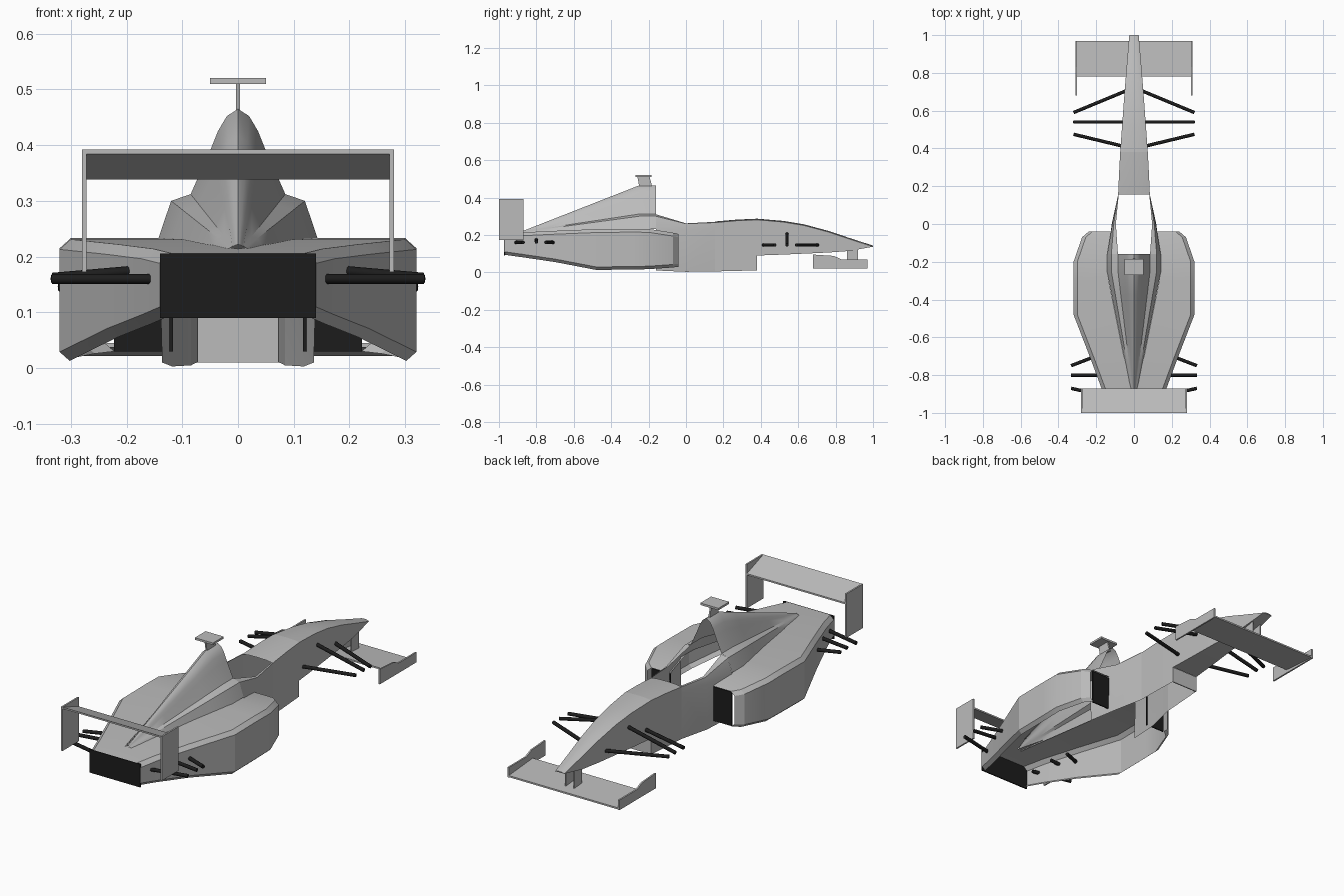
import bpy, bmesh, math
from mathutils import Vector

if "Cube" in bpy.data.objects:
    bpy.data.objects.remove(bpy.data.objects["Cube"])


def material(name, value):
    m = bpy.data.materials.new(name)
    m.diffuse_color = (value, value, value, 1)
    m.use_nodes = True
    m.node_tree.nodes["Principled BSDF"].inputs["Base Color"].default_value = m.diffuse_color
    return m


GREY = material("body grey", 0.5)
BLACK = material("black", 0.012)


def finish(name, bm, mat, outward=False, smooth=None):
    bmesh.ops.remove_doubles(bm, verts=bm.verts, dist=0.0004)
    bmesh.ops.recalc_face_normals(bm, faces=bm.faces)
    if outward:
        # open shells: make the outside the front of the faces
        s = sum(f.normal.dot(Vector((f.calc_center_median().x, 0, f.calc_center_median().z - 0.1)))
                * f.calc_area() for f in bm.faces)
        if s < 0:
            bmesh.ops.reverse_faces(bm, faces=bm.faces)
    me = bpy.data.meshes.new(name)
    bm.to_mesh(me)
    bm.free()
    me.materials.append(mat)
    ob = bpy.data.objects.new(name, me)
    bpy.context.collection.objects.link(ob)
    if smooth:
        bpy.ops.object.select_all(action='DESELECT')
        ob.select_set(True)
        bpy.context.view_layer.objects.active = ob
        bpy.ops.object.shade_smooth_by_angle(angle=math.radians(smooth))
    return ob


def loft(name, stations, mat=GREY, smooth=25, cap_end=False):
    """Skin half sections [(y, [(x, z), ...])] on both sides of the car."""
    bm = bmesh.new()
    for s in (1, -1):
        rows = [[bm.verts.new((s * x, y, z)) for x, z in pts] for y, pts in stations]
        for a, b in zip(rows, rows[1:]):
            for i in range(len(a) - 1):
                bm.faces.new((a[i], a[i + 1], b[i + 1], b[i]))
        if cap_end:
            bm.faces.new(rows[-1])
    return finish(name, bm, mat, True, smooth)


def prism(name, outline, axis, lo, hi, mat=GREY):
    """Extrude a 2D outline along x (outline in y, z) or along y (outline in x, z)."""
    bm = bmesh.new()
    put = (lambda p, t: (t, p[0], p[1])) if axis == 'x' else (lambda p, t: (p[0], t, p[1]))
    a = [bm.verts.new(put(p, lo)) for p in outline]
    b = [bm.verts.new(put(p, hi)) for p in outline]
    bm.faces.new(a)
    bm.faces.new(b[::-1])
    for i in range(len(a)):
        j = (i + 1) % len(a)
        bm.faces.new((a[i], a[j], b[j], b[i]))
    return finish(name, bm, mat)


def rect(a0, b0, a1, b1):
    return [(a0, b0), (a1, b0), (a1, b1), (a0, b1)]


def rod(name, p, q, r=0.009):
    p, q = Vector(p), Vector(q)
    bm = bmesh.new()
    bmesh.ops.create_cone(bm, cap_ends=True, segments=8, radius1=r, radius2=r, depth=(q - p).length)
    rot = (q - p).to_track_quat('Z', 'Y')
    for v in bm.verts:
        v.co = rot @ v.co + (p + q) / 2
    return finish(name, bm, BLACK, smooth=50)


# nose: closed underneath from the front bulkhead forward
def nose_section(hw, zt, zb):
    return [(0, zt), (hw * 0.6, zt - 0.001), (hw, zt - 0.006), (hw, zb), (0, zb)]


loft("nose", [(y, nose_section(*s)) for y, s in [
    (0.38, (0.073, 0.287, 0.09)), (0.52, (0.063, 0.275, 0.095)), (0.63, (0.055, 0.257, 0.1)),
    (0.76, (0.045, 0.222, 0.106)), (0.87, (0.036, 0.185, 0.114)), (1.0, (0.025, 0.143, 0.138))]],
    cap_end=True)

# front tub: open underneath
loft("front_tub", [(y, [(0, zt), (hw * 0.6, zt - 0.001), (hw, zt - 0.006), (hw, zb)])
                   for y, hw, zt, zb in [(0.155, 0.084, 0.272, 0.005), (0.27, 0.079, 0.282, 0.008),
                                         (0.38, 0.073, 0.287, 0.01)]])
prism("front_bulkhead", rect(-0.073, 0.01, 0.073, 0.09), 'y', 0.374, 0.379)

# cockpit side walls and rim
loft("cockpit_sides", [
    (0.155, [(0.081, 0.27), (0.084, 0.266), (0.084, 0.235), (0.084, 0.005)]),
    (0.0, [(0.096, 0.262), (0.107, 0.26), (0.115, 0.228), (0.118, 0.003)]),
    (-0.16, [(0.085, 0.31), (0.12, 0.30), (0.142, 0.232), (0.136, 0.01)])])

# engine cover tapering to the tail
FRONT = [(0, 0.465), (0.02, 0.452), (0.036, 0.425), (0.05, 0.39), (0.085, 0.312),
         (0.12, 0.30), (0.143, 0.232)]
TAIL = [(0, 0.222), (0.003, 0.221), (0.005, 0.22), (0.007, 0.219), (0.01, 0.218),
        (0.014, 0.216), (0.02, 0.21)]
cover = [(-0.16, FRONT)]
for k in range(6):
    t = k / 5
    cover.append((-0.25 - 0.62 * t, [(a + (c - a) * t, b + (d - b) * t)
                                     for (a, b), (c, d) in zip(FRONT, TAIL)]))
loft("engine_cover", cover, smooth=35)

# side pods and rear deck: open underneath with a narrow lower lip
pod = []
for y, xi, xo, zt, zb in [
        (-0.04, 0.115, 0.24, 0.205, 0.03), (-0.07, 0.12, 0.275, 0.212, 0.026),
        (-0.2, 0.141, 0.32, 0.232, 0.017), (-0.3, 0.134, 0.32, 0.233, 0.015),
        (-0.48, 0.098, 0.32, 0.231, 0.013), (-0.7, 0.054, 0.235, 0.222, 0.055),
        (-0.87, 0.0, 0.172, 0.214, 0.08), (-0.97, 0.0, 0.14, 0.206, 0.094)]:
    pod.append((y, [(xi, zt), (xo - 0.02, zt), (xo, zt - 0.018), (xo, zb + 0.016), (xo - 0.018, zb)]))
loft("side_pods", pod, smooth=20)
prism("rear_panel", rect(-0.14, 0.09, 0.14, 0.206), 'y', -0.974, -0.968, BLACK)

# onboard camera on its post
prism("camera_post", [(-0.25, 0.46), (-0.18, 0.455), (-0.195, 0.512), (-0.26, 0.512)], 'x', -0.004, 0.004)
prism("camera_bar", rect(-0.05, 0.51, 0.05, 0.52), 'y', -0.27, -0.185)

# wings
prism("rear_wing", [(-1.0, 0.384), (-1.0, 0.392), (-0.87, 0.346), (-0.87, 0.338)], 'x', -0.276, 0.276)
prism("front_wing", [(0.97, 0.022), (0.97, 0.03), (0.78, 0.045), (0.78, 0.037)], 'x', -0.303, 0.303)

for s, side in ((1, "right"), (-1, "left")):
    def span(a, b):
        return sorted((s * a, s * b))

    prism(side + "_rear_endplate", rect(-1.0, 0.172, -0.87, 0.392), 'x', *span(0.272, 0.28))
    prism(side + "_front_endplate", [(0.68, 0.02), (0.97, 0.02), (0.97, 0.07), (0.83, 0.07),
                                     (0.79, 0.088), (0.68, 0.095)], 'x', *span(0.302, 0.31))
    prism(side + "_nose_pylon", rect(0.86, 0.03, 0.92, 0.135), 'x', *span(0.02, 0.026))
    prism(side + "_intake", rect(*[span(0.117, 0.222)[0], 0.03], *[span(0.117, 0.222)[1], 0.2]),
          'y', -0.05, -0.044, BLACK)
    # suspension arms
    for part, p, q in [
            ("front_arm_a", (0.32, 0.59, 0.146), (0.03, 0.71, 0.146)),
            ("front_arm_b", (0.32, 0.475, 0.146), (0.05, 0.41, 0.146)),
            ("front_pushrod", (0.32, 0.54, 0.146), (0.04, 0.54, 0.21)),
            ("rear_arm_a", (0.333, -0.75, 0.16), (0.15, -0.68, 0.16)),
            ("rear_arm_b", (0.333, -0.87, 0.16), (0.13, -0.915, 0.16)),
            ("rear_pushrod", (0.333, -0.8, 0.162), (0.15, -0.8, 0.178))]:
        rod(side + "_" + part, (s * p[0], p[1], p[2]), (s * q[0], q[1], q[2]))
